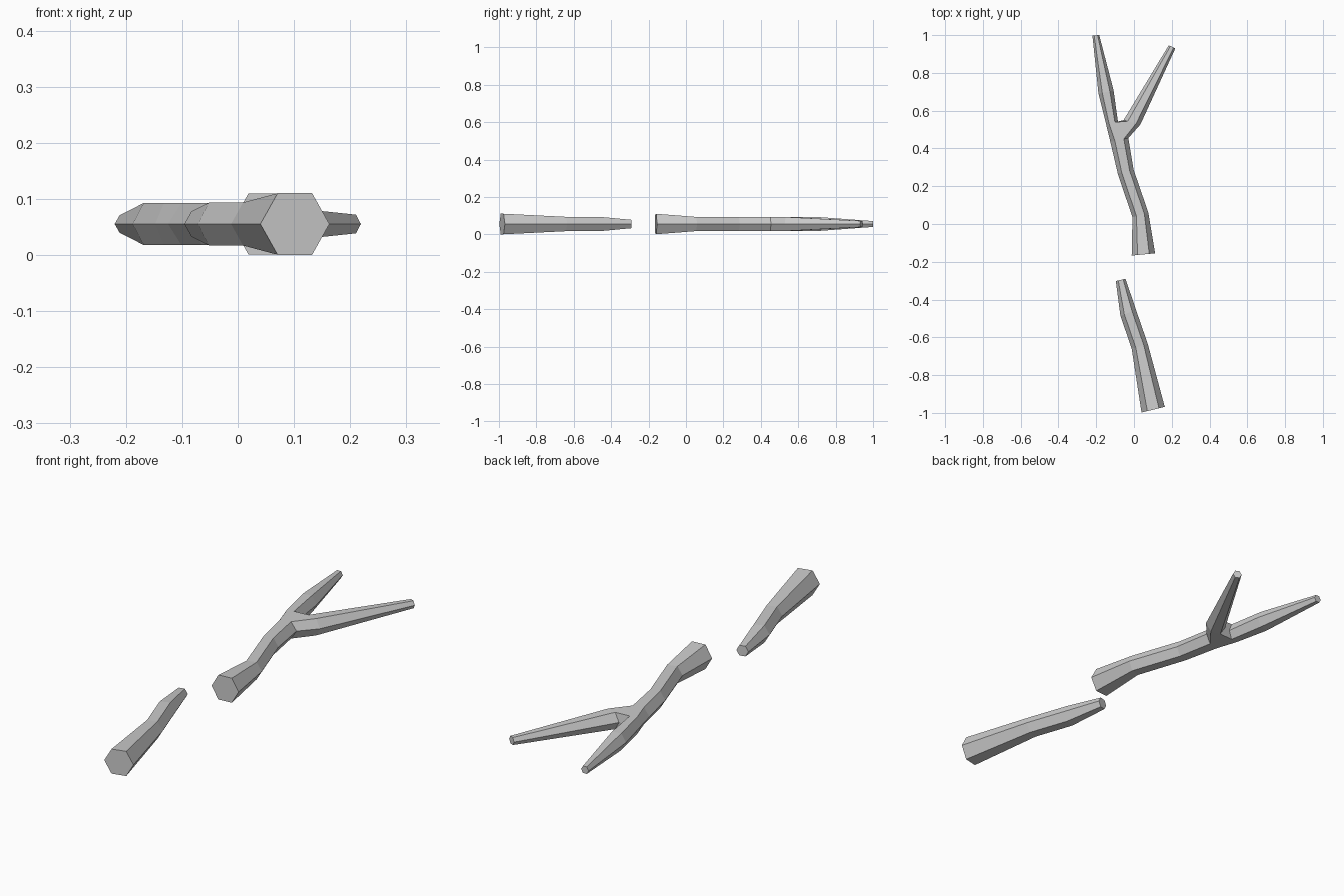
import bpy, bmesh
from mathutils import Vector

if "Cube" in bpy.data.objects:
    bpy.data.objects.remove(bpy.data.objects["Cube"])

Z = 0.0555  # height of the centre line of both sticks


def hex_ring(bm, lx, ly, rx, ry, half=None):
    """Hexagon ring from its left and right corner, flat on top and bottom."""
    a, b = Vector((lx, ly, Z)), Vector((rx, ry, Z))
    h = half or (b - a).length * 0.433
    up = Vector((0, 0, h))
    q1, q3 = a.lerp(b, 0.25), a.lerp(b, 0.75)
    # order: left, top left, top right, right, bottom right, bottom left
    return [bm.verts.new(p) for p in (a, q1 + up, q3 + up, b, q3 - up, q1 - up)]


def bridge(bm, r0, r1, skip=()):
    for i in range(6):
        if i not in skip:
            j = (i + 1) % 6
            bm.faces.new((r0[i], r0[j], r1[j], r1[i]))


def finish(bm, name):
    bmesh.ops.recalc_face_normals(bm, faces=bm.faces)
    me = bpy.data.meshes.new(name)
    bm.to_mesh(me)
    bm.free()
    bpy.context.collection.objects.link(bpy.data.objects.new(name, me))


# Short straight stick
bm = bmesh.new()
rings = [hex_ring(bm, *p) for p in (
    (0.04, -0.998, 0.163, -0.968), (-0.012, -0.66, 0.073, -0.635),
    (-0.072, -0.485, 0.011, -0.455), (-0.096, -0.302, -0.045, -0.29))]
for a, b in zip(rings, rings[1:]):
    bridge(bm, a, b)
bm.faces.new(rings[0])
bm.faces.new(rings[-1])
finish(bm, "short_stick")

# Forked stick: main stem, with the right side left open at the fork
bm = bmesh.new()
stem = [hex_ring(bm, *p) for p in (
    (-0.012, -0.167, 0.112, -0.155, 0.0545), (-0.008, 0.035, 0.076, 0.06),
    (-0.086, 0.268, -0.002, 0.288), (-0.125, 0.435, -0.03, 0.455, 0.0375),
    (-0.148, 0.53, -0.085, 0.542, 0.0375), (-0.188, 0.69, -0.108, 0.708, 0.0375),
    (-0.22, 0.998, -0.184, 1.0))]
for k, (a, b) in enumerate(zip(stem, stem[1:])):
    bridge(bm, a, b, skip=(2, 3) if k == 3 else ())
bm.faces.new(stem[0])
bm.faces.new(stem[-1])

# Side branch grows out of the six corners of that opening
lo, hi = stem[3], stem[4]
branch = [[hi[3], hi[2], lo[2], lo[3], lo[4], hi[4]],
          hex_ring(bm, -0.055, 0.55, 0.034, 0.527, 0.0375),
          hex_ring(bm, 0.184, 0.946, 0.219, 0.93)]
for a, b in zip(branch, branch[1:]):
    bridge(bm, a, b)
bm.faces.new(branch[-1])
finish(bm, "forked_stick")
